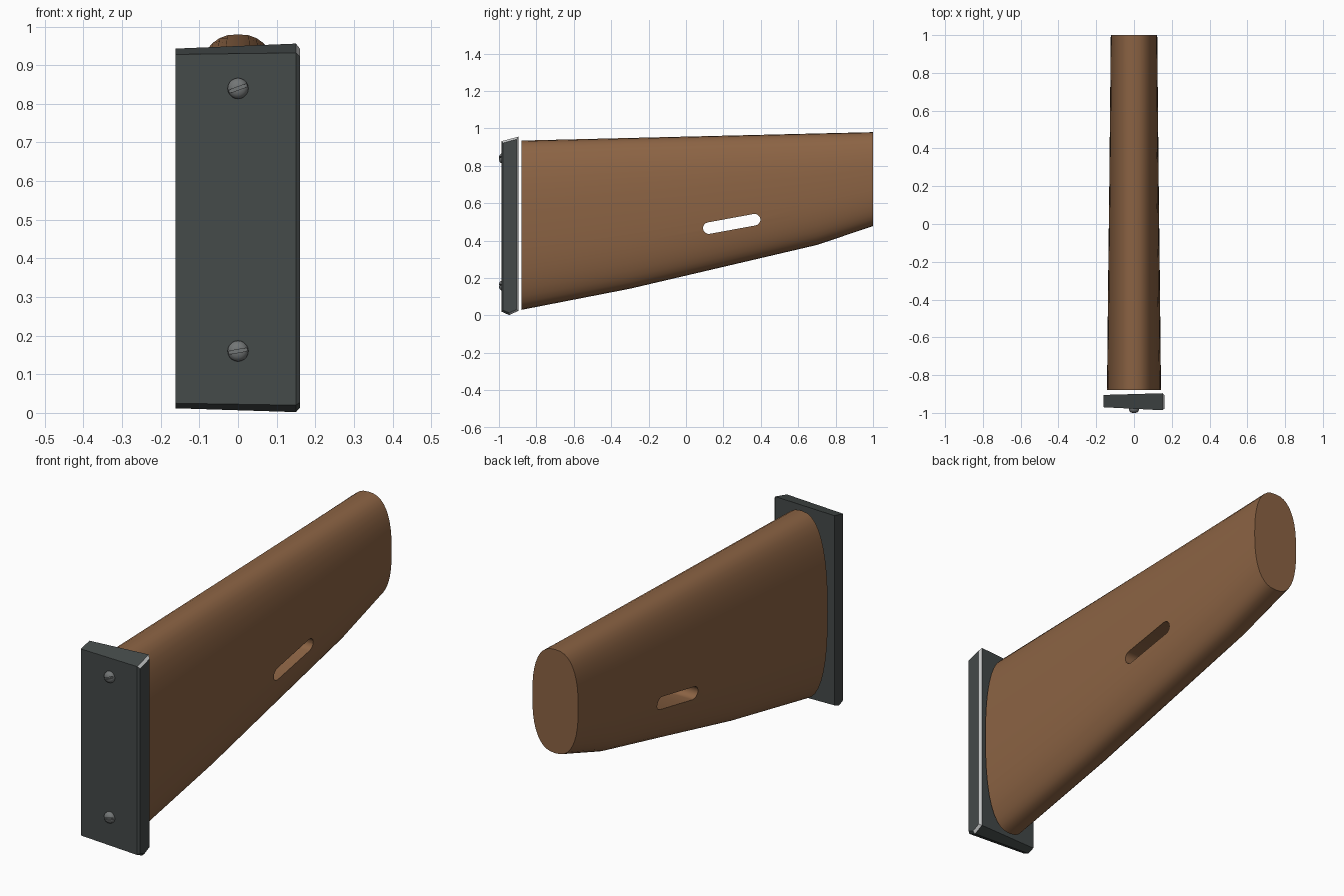
import bpy, bmesh, math
from mathutils import Matrix

if "Cube" in bpy.data.objects:
    bpy.data.objects.remove(bpy.data.objects["Cube"])


def material(name, rgb):
    m = bpy.data.materials.new(name)
    m.diffuse_color = (*rgb, 1)
    m.use_nodes = True
    m.node_tree.nodes["Principled BSDF"].inputs["Base Color"].default_value = m.diffuse_color
    return m


WOOD = material("walnut wood", (0.26, 0.125, 0.057))
PLATE = material("dark grey steel", (0.058, 0.068, 0.067))
PALE = material("worn pale edge", (0.55, 0.56, 0.56))
SCREW = material("screw steel", (0.17, 0.18, 0.18))


def make(name, bm, *mats):
    bmesh.ops.recalc_face_normals(bm, faces=bm.faces)
    me = bpy.data.meshes.new(name)
    bm.to_mesh(me)
    bm.free()
    ob = bpy.data.objects.new(name, me)
    bpy.context.collection.objects.link(ob)
    for m in mats:
        me.materials.append(m)
    return ob


def skin(bm, rings):
    """Bridge equal-sized point rings and cap both ends; returns the side faces per span."""
    vs = [[bm.verts.new(p) for p in r] for r in rings]
    n = len(vs[0])
    spans = [[bm.faces.new((a[i], a[(i + 1) % n], b[(i + 1) % n], b[i])) for i in range(n)]
             for a, b in zip(vs, vs[1:])]
    bm.faces.new(vs[0])
    bm.faces.new(vs[-1])
    return spans


def activate(ob):
    bpy.ops.object.select_all(action='DESELECT')
    ob.select_set(True)
    bpy.context.view_layer.objects.active = ob


def cut(ob, cutter):
    activate(ob)
    mod = ob.modifiers.new("cut", 'BOOLEAN')
    mod.operation, mod.solver, mod.object = 'DIFFERENCE', 'EXACT', cutter
    bpy.ops.object.modifier_apply(modifier=mod.name)
    bpy.data.objects.remove(cutter)


def smooth(ob, deg):
    activate(ob)
    bpy.ops.object.shade_smooth_by_angle(angle=math.radians(deg))


# Stock: rounded oval sections (y, bottom z, top z, half width)
def oval(y, lo, hi, w, n=40, e=2 / 2.5):
    pts = []
    for i in range(n):
        c, s = math.cos(math.tau * i / n), math.sin(math.tau * i / n)
        pts.append((w * math.copysign(abs(c) ** e, c), y,
                    (lo + hi) / 2 + (hi - lo) / 2 * math.copysign(abs(s) ** e, s)))
    return pts


stations = [(-0.88, 0.03, 0.935, 0.143), (-0.3, 0.143, 0.949, 0.137),
            (0.2, 0.26, 0.961, 0.131), (0.7, 0.377, 0.973, 0.126), (1.0, 0.478, 0.98, 0.123)]
bm = bmesh.new()
skin(bm, [oval(*s) for s in stations])
stock = make("stock", bm, WOOD)

# Sling slot through the stock
y0, z0, y1, z1, r = 0.122, 0.467, 0.367, 0.512, 0.031
tilt = math.atan2(z1 - z0, y1 - y0)
outline = []
for cy, cz, start in ((y1, z1, tilt - math.pi / 2), (y0, z0, tilt + math.pi / 2)):
    for k in range(9):
        a = start + math.pi * k / 8
        outline.append((cy + r * math.cos(a), cz + r * math.sin(a)))
bm = bmesh.new()
skin(bm, [[(x, y, z) for y, z in outline] for x in (-0.3, 0.3)])
cut(stock, make("slot_cutter", bm, WOOD))
smooth(stock, 35)

# Butt plate: slightly skewed slab with a chamfered right edge
left = [(-0.970, 0.025), (-0.940, 0.012), (-0.905, 0.025), (-0.905, 0.943), (-0.970, 0.928)]
right = [(-0.986, 0.020), (-0.945, 0.002), (-0.896, 0.025), (-0.896, 0.956), (-0.986, 0.932)]
inner = [(-0.978, 0.028), (-0.945, 0.014), (-0.906, 0.032), (-0.906, 0.942), (-0.978, 0.922)]
bm = bmesh.new()
spans = skin(bm, [[(x, y, z) for y, z in prof]
                  for x, prof in ((-0.162, left), (0.150, right), (0.161, inner))])
for i in (1, 2, 3):          # pale chamfer strips: lower back, back, top
    spans[1][i].material_index = 1
make("butt_plate", bm, PLATE, PALE)

# Two slotted dome-head screws
profile = [(0.027, -0.965), (0.027, -0.984), (0.024, -0.991), (0.017, -0.997), (0.007, -1.0)]
for name, z, turn in (("upper_screw", 0.84, 20), ("lower_screw", 0.16, 10)):
    bm = bmesh.new()
    skin(bm, [[(rad * math.cos(math.tau * i / 20), y, z + rad * math.sin(math.tau * i / 20))
               for i in range(20)] for rad, y in profile])
    screw = make(name, bm, SCREW)
    bm = bmesh.new()
    bmesh.ops.create_cube(bm, size=1, matrix=Matrix.Translation((0, -1.0, z))
                          @ Matrix.Rotation(math.radians(-turn), 4, 'Y')
                          @ Matrix.Diagonal((0.08, 0.022, 0.008, 1)))
    cut(screw, make("screw_slot_cutter", bm, SCREW))
    smooth(screw, 35)
